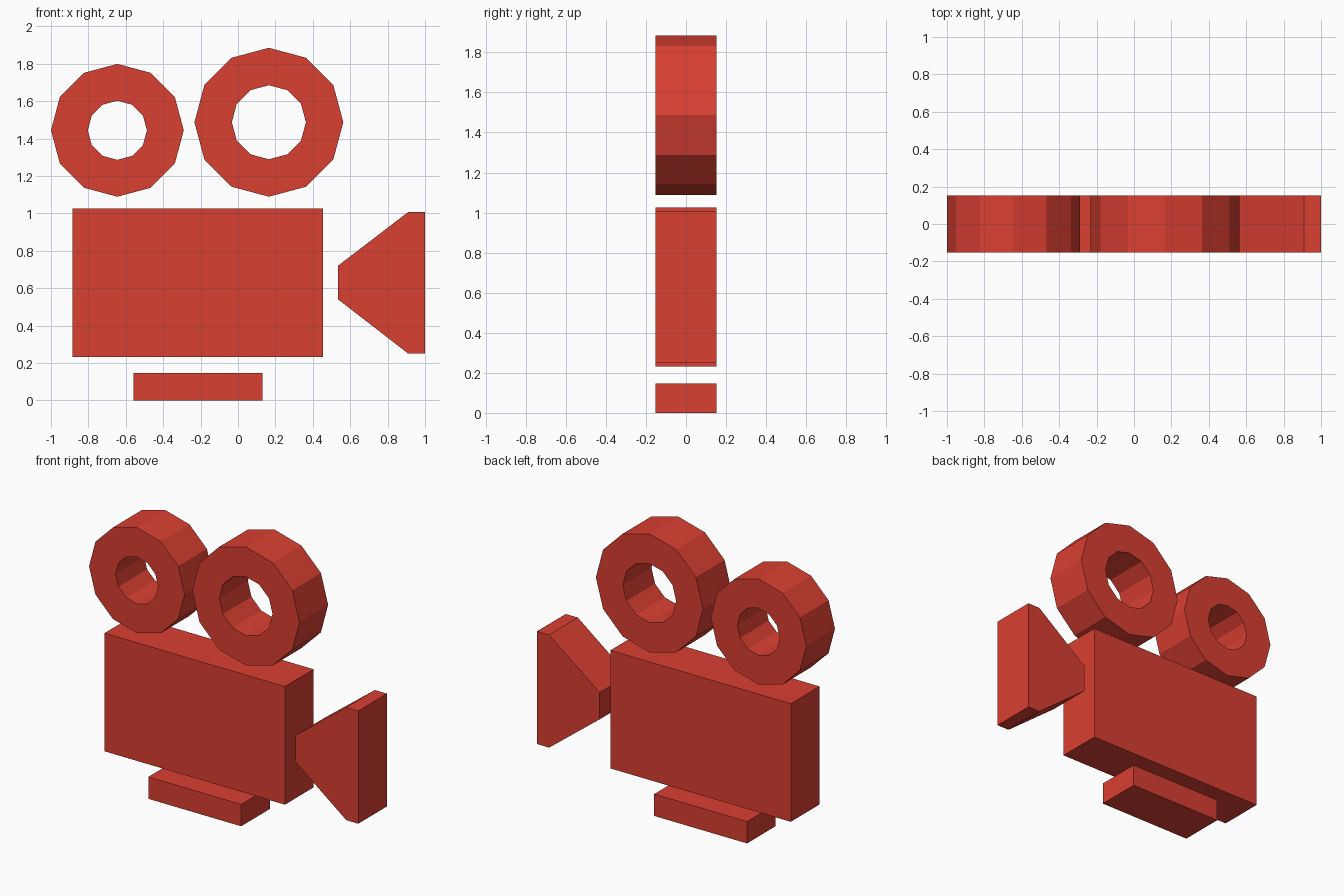
import bpy, bmesh, math

if "Cube" in bpy.data.objects:
    bpy.data.objects.remove(bpy.data.objects["Cube"])

HALF = 0.152  # half thickness shared by every part

red = bpy.data.materials.new("red")
red.diffuse_color = (0.70, 0.050, 0.032, 1)
red.use_nodes = True
red.node_tree.nodes["Principled BSDF"].inputs["Base Color"].default_value = red.diffuse_color


def finish(name, bm):
    bmesh.ops.recalc_face_normals(bm, faces=bm.faces)
    mesh = bpy.data.meshes.new(name)
    bm.to_mesh(mesh)
    bm.free()
    mesh.materials.append(red)
    obj = bpy.data.objects.new(name, mesh)
    bpy.context.collection.objects.link(obj)


def plate(name, outline):
    """Extrude an x-z outline through the thickness."""
    bm = bmesh.new()
    face = bm.faces.new([bm.verts.new((x, -HALF, z)) for x, z in outline])
    ext = bmesh.ops.extrude_face_region(bm, geom=[face])
    moved = [v for v in ext["geom"] if isinstance(v, bmesh.types.BMVert)]
    bmesh.ops.translate(bm, verts=moved, vec=(0, 2 * HALF, 0))
    finish(name, bm)


def box(name, x0, x1, z0, z1):
    plate(name, [(x0, z0), (x1, z0), (x1, z1), (x0, z1)])


def reel(name, cx, cz, outer, inner, sides=12):
    """Sweep a rectangular section round the reel axis."""
    bm = bmesh.new()
    section = [(outer, -HALF), (outer, HALF), (inner, HALF), (inner, -HALF)]
    rings = []
    for i in range(sides):
        a = 2 * math.pi * i / sides
        rings.append([bm.verts.new((cx + r * math.cos(a), y, cz + r * math.sin(a)))
                      for r, y in section])
    for i in range(sides):
        a, b = rings[i], rings[(i + 1) % sides]
        for j in range(4):
            k = (j + 1) % 4
            bm.faces.new((a[j], a[k], b[k], b[j]))
    finish(name, bm)


# Film reels
reel("rear_reel", -0.645, 1.444, 0.355, 0.158)
reel("front_reel", 0.165, 1.487, 0.398, 0.198)

# Camera body and mounting base
box("camera_body", -0.885, 0.455, 0.232, 1.025)
box("mounting_base", -0.56, 0.13, 0.0, 0.147)

# Flared lens hood
plate("lens_hood", [(0.535, 0.54), (0.91, 0.25), (1.0, 0.25),
                    (1.0, 1.007), (0.91, 1.007), (0.535, 0.72)])
